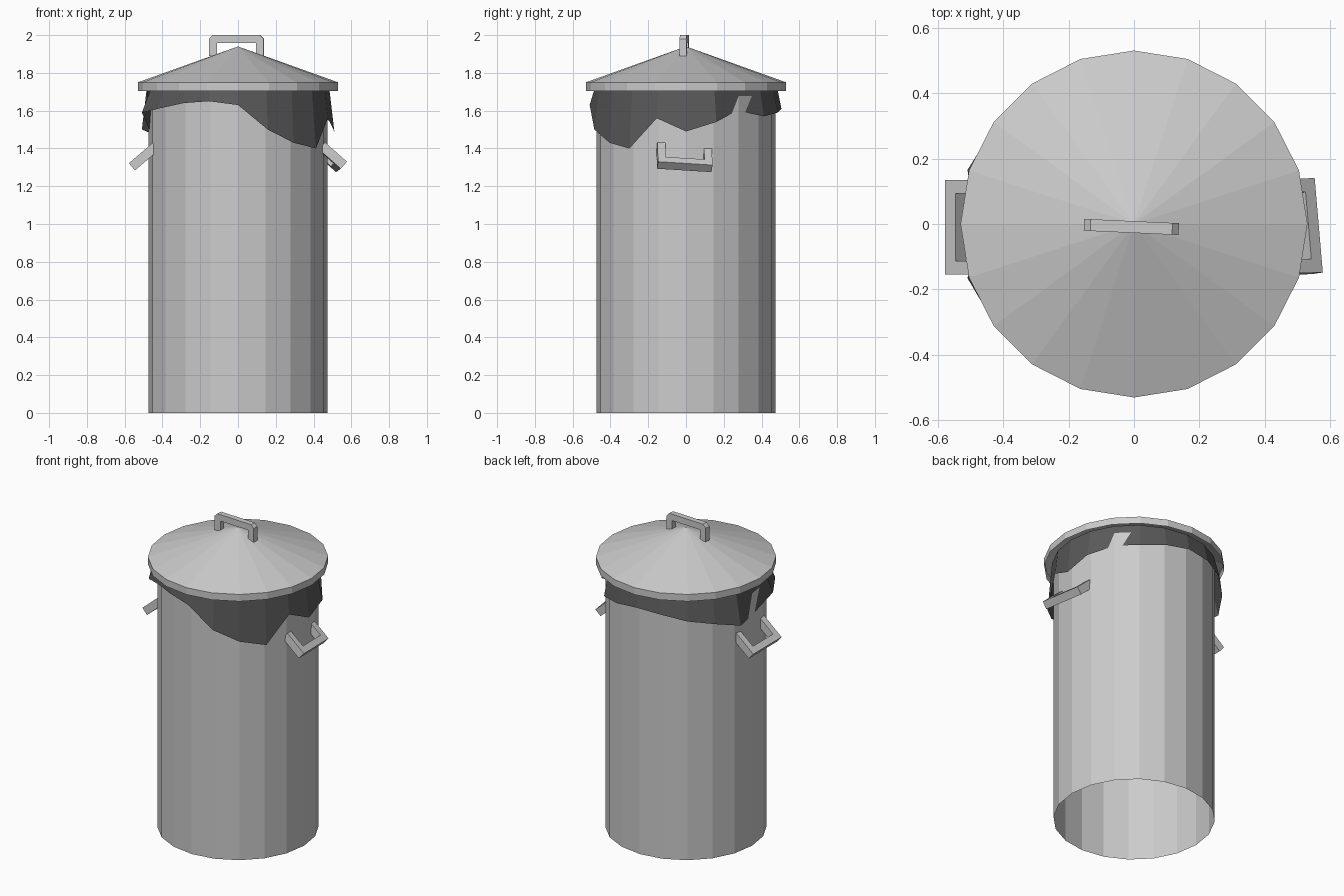
import bpy, bmesh
from math import sin, cos, radians
from mathutils import Matrix, Vector

if "Cube" in bpy.data.objects:
    bpy.data.objects.remove(bpy.data.objects["Cube"])

SIDES = 20


def finish(name, bm, matrix=None, recalc=True):
    if recalc:
        bmesh.ops.recalc_face_normals(bm, faces=bm.faces)
    mesh = bpy.data.meshes.new(name)
    bm.to_mesh(mesh)
    bm.free()
    ob = bpy.data.objects.new(name, mesh)
    bpy.context.collection.objects.link(ob)
    if matrix is not None:
        ob.matrix_world = matrix
    return ob


def ring(bm, levels):
    """One ring of vertices; levels is a list of (radius, z) per side."""
    step = 360 / SIDES
    return [bm.verts.new((r * cos(radians(i * step)), r * sin(radians(i * step)), z))
            for i, (r, z) in enumerate(levels)]


def bridge(bm, low, high):
    for i in range(SIDES):
        j = (i + 1) % SIDES
        bm.faces.new((low[i], low[j], high[j], high[i]))


def u_handle(name, depth, matrix, chamfer=0.0, width=0.29, bar=0.042, thick=0.04):
    """U-shaped profile: local x is the width, local y points to the bar."""
    w, c = width / 2, chamfer
    corner = [(w, depth - c), (w - c, depth)] if c else [(w, depth)]
    half = [(w - bar, depth - bar), (w - bar, 0), (w, 0)] + corner
    points = half + [(-x, y) for x, y in reversed(half)]
    bm = bmesh.new()
    face = bm.faces.new([bm.verts.new((x, y, -thick / 2)) for x, y in points])
    out = bmesh.ops.extrude_face_region(bm, geom=[face])
    new = [v for v in out["geom"] if isinstance(v, bmesh.types.BMVert)]
    bmesh.ops.translate(bm, verts=new, vec=(0, 0, thick))
    return finish(name, bm, matrix)


def frame(origin, along, out):
    a = Vector(along).normalized()
    b = Vector(out)
    b = (b - a * b.dot(a)).normalized()
    m = Matrix((a, b, a.cross(b))).transposed().to_4x4()
    m.translation = origin
    return m


# Body: open tube
bm = bmesh.new()
bridge(bm, ring(bm, [(0.475, 0)] * SIDES), ring(bm, [(0.475, 1.72)] * SIDES))
finish("can_body", bm, recalc=False)

# Lid: shallow cone with a short skirt
bm = bmesh.new()
rim = ring(bm, [(0.53, 1.75)] * SIDES)
bridge(bm, ring(bm, [(0.53, 1.705)] * SIDES), rim)
apex = bm.verts.new((0, 0, 1.94))
for i in range(SIDES):
    bm.faces.new((rim[i], rim[(i + 1) % SIDES], apex))
finish("lid", bm, recalc=False)

# Liner bag: ragged hem hanging over the top, (radius, z) every 18 degrees from +x
hem = [(0.51, 1.49), (0.52, 1.54), (0.46, 1.60), (0.51, 1.57), (0.51, 1.59),
       (0.505, 1.61), (0.51, 1.60), (0.52, 1.57), (0.52, 1.54), (0.535, 1.50),
       (0.46, 1.48), (0.535, 1.59), (0.525, 1.61), (0.49, 1.64), (0.50, 1.65),
       (0.51, 1.63), (0.51, 1.50), (0.50, 1.43), (0.51, 1.40), (0.50, 1.56)]
bm = bmesh.new()
bridge(bm, ring(bm, hem), ring(bm, [(0.483, 1.72)] * SIDES))
bag = finish("liner_bag", bm, recalc=False)
mat = bpy.data.materials.new("dark_plastic")
mat.diffuse_color = (0.1, 0.1, 0.1, 1)
mat.use_nodes = True
mat.node_tree.nodes["Principled BSDF"].inputs["Base Color"].default_value = mat.diffuse_color
bag.data.materials.append(mat)

# Side handles, drooping outward, the right one slightly askew
u_handle("right_handle", 0.155, frame((0.432, -0.01, 1.405), (-0.025, 0.29, -0.018), (0.75, 0, -0.66)),
         thick=0.05)
u_handle("left_handle", 0.165, frame((-0.436, -0.01, 1.41), (0, 1, 0), (-0.76, 0, -0.65)),
         thick=0.05)

# Lid handle, turned slightly
u_handle("lid_handle", 0.11, frame((-0.008, -0.009, 1.89), (1, -0.045, 0), (0, 0, 1)),
         chamfer=0.02, thick=0.036)
